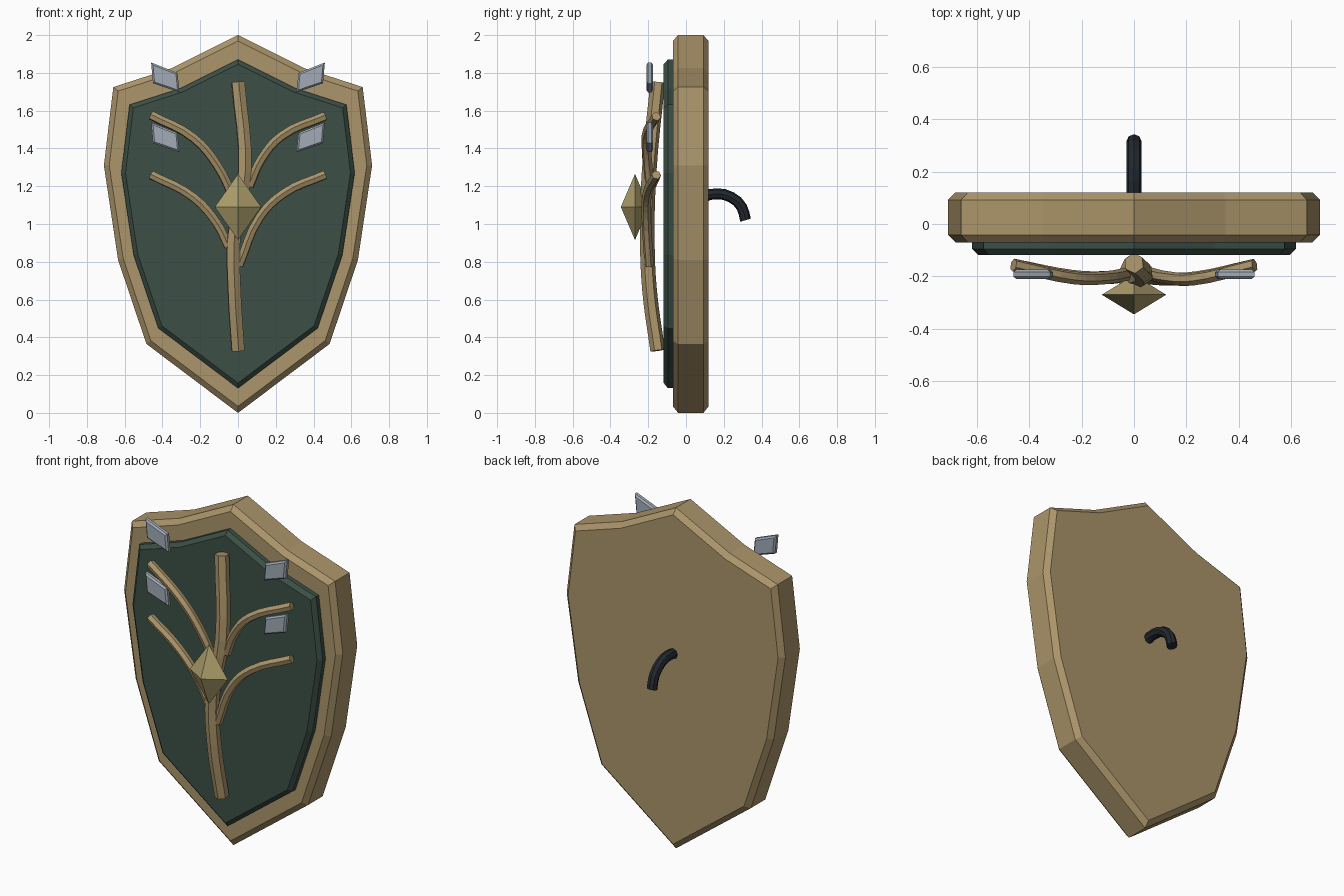
import bpy, bmesh, math
from mathutils import Vector

if "Cube" in bpy.data.objects:
    bpy.data.objects.remove(bpy.data.objects["Cube"])


def material(name, rgb):
    m = bpy.data.materials.new(name)
    m.diffuse_color = (*rgb, 1)
    m.use_nodes = True
    m.node_tree.nodes["Principled BSDF"].inputs["Base Color"].default_value = m.diffuse_color
    return m


WOOD = material("wood", (0.41, 0.30, 0.145))
GREEN = material("green_panel", (0.045, 0.078, 0.06))
GOLD = material("pale_gold", (0.43, 0.35, 0.15))
STEEL = material("steel", (0.36, 0.41, 0.47))
IRON = material("dark_iron", (0.016, 0.021, 0.028))


def add_mesh(name, bm, mat):
    bmesh.ops.recalc_face_normals(bm, faces=bm.faces)
    me = bpy.data.meshes.new(name)
    bm.to_mesh(me)
    bm.free()
    me.materials.append(mat)
    ob = bpy.data.objects.new(name, me)
    bpy.context.collection.objects.link(ob)
    return ob


def plate(name, outline, y0, y1, bevel, mat):
    """Extrude an (x, z) outline from y0 to y1, chamfering both rims."""
    bm = bmesh.new()
    face = bm.faces.new([bm.verts.new((x, y0, z)) for x, z in outline])
    ext = bmesh.ops.extrude_face_region(bm, geom=[face], use_keep_orig=True)
    for v in ext["geom"]:
        if isinstance(v, bmesh.types.BMVert):
            v.co.y = y1
    bmesh.ops.recalc_face_normals(bm, faces=bm.faces)
    rims = [e for e in bm.edges if abs(e.verts[0].co.y - e.verts[1].co.y) < 1e-5]
    bmesh.ops.bevel(bm, geom=rims, offset=bevel, segments=1, affect='EDGES', profile=0.5)
    return add_mesh(name, bm, mat)


def tube(name, points, radius, mat, res=1, steps=4):
    """Capped tube swept along a smooth path."""
    cu = bpy.data.curves.new(name, 'CURVE')
    cu.dimensions = '3D'
    cu.bevel_depth = radius
    cu.bevel_resolution = res
    cu.resolution_u = steps
    cu.use_fill_caps = True
    sp = cu.splines.new('BEZIER')
    sp.bezier_points.add(len(points) - 1)
    for bp, p in zip(sp.bezier_points, points):
        bp.co = p
        bp.handle_left_type = bp.handle_right_type = 'AUTO'
    tmp = bpy.data.objects.new(name + "_path", cu)
    bpy.context.collection.objects.link(tmp)
    bpy.context.view_layer.update()
    me = bpy.data.meshes.new_from_object(tmp.evaluated_get(bpy.context.evaluated_depsgraph_get()))
    bpy.data.objects.remove(tmp)
    bm = bmesh.new()
    bm.from_mesh(me)
    bmesh.ops.remove_doubles(bm, verts=bm.verts, dist=1e-5)
    for f in bm.faces:
        f.smooth = False
    return add_mesh(name, bm, mat)


# Shield body and inset front panel share one symmetric outline
half = [(0.35, 1.825), (0.66, 1.725), (0.71, 1.31), (0.635, 0.81), (0.485, 0.365)]
outline = [(0, 2.0)] + half + [(0, 0.0)] + [(-x, z) for x, z in reversed(half)]
plate("shield_body", outline, -0.07, 0.12, 0.028, WOOD)
inner = [(x * 0.87, 1.005 + (z - 1.005) * 0.87) for x, z in outline]
plate("front_panel", inner, -0.118, -0.04, 0.022, GREEN)

# Tree trunk
tube("trunk", [(0, -0.15, 0.33), (-0.02, -0.193, 0.65), (-0.022, -0.205, 0.93),
               (0.035, -0.195, 1.28), (0.0, -0.15, 1.75)], 0.039, WOOD)

# Branches
branches = {
    "branch_upper_right": [(0.06, -0.19, 1.20), (0.125, -0.205, 1.345), (0.23, -0.21, 1.465), (0.46, -0.157, 1.57)],
    "branch_upper_left": [(-0.02, -0.19, 1.13), (-0.11, -0.205, 1.31), (-0.235, -0.205, 1.455), (-0.46, -0.157, 1.575)],
    "branch_lower_right": [(0.005, -0.195, 0.78), (0.115, -0.21, 1.035), (0.24, -0.205, 1.16), (0.46, -0.157, 1.26)],
    "branch_lower_left": [(-0.05, -0.2, 0.88), (-0.11, -0.205, 1.0), (-0.235, -0.2, 1.14), (-0.46, -0.157, 1.26)],
}
for name, pts in branches.items():
    tube(name, pts, 0.025, WOOD)

# Four slanted metal leaves
leaf = [(0.46, 1.855), (0.45, 1.745), (0.31, 1.697), (0.32, 1.80)]
for side, s in (("right", 1), ("left", -1)):
    for row, drop in (("upper", 0), ("lower", 0.317)):
        plate(f"leaf_{row}_{side}", [(s * x, z - drop) for x, z in leaf],
              -0.21, -0.174, 0.009, STEEL)

# Central eight-sided gem
bm = bmesh.new()
c, r = Vector((0, -0.27, 1.09)), (0.123, 0.075, 0.175)
for sx in (1, -1):
    for sy in (1, -1):
        for sz in (1, -1):
            bm.faces.new([bm.verts.new(c + Vector(d)) for d in
                          ((sx * r[0], 0, 0), (0, sy * r[1], 0), (0, 0, sz * r[2]))])
bmesh.ops.remove_doubles(bm, verts=bm.verts, dist=1e-5)
add_mesh("center_gem", bm, GOLD)

# Curved grip hook on the back
arc = [(0, 0.165 + 0.15 * math.cos(a), 1.02 + 0.14 * math.sin(a))
       for a in (math.pi * i / 6 for i in range(7))]
tube("back_hook", arc, 0.029, IRON, 2, 2)
